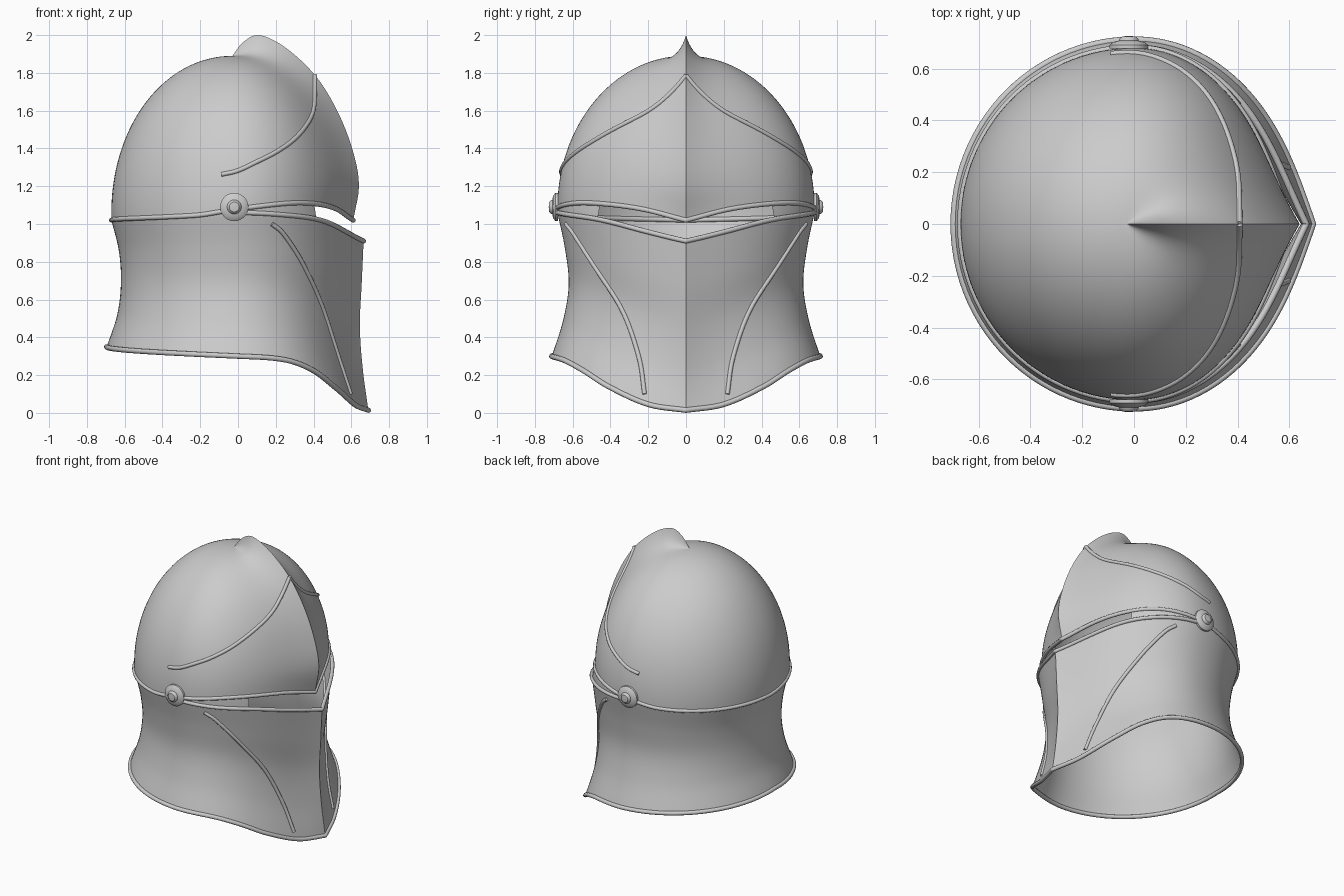
import bpy, bmesh
from math import pi, sin, cos, exp, sqrt, radians, degrees
from mathutils import Vector
from mathutils.bvhtree import BVHTree

if "Cube" in bpy.data.objects:
    bpy.data.objects.remove(bpy.data.objects["Cube"], do_unlink=True)

steel = bpy.data.materials.new("brushed_steel")
steel.use_nodes = True
steel.diffuse_color = (0.6, 0.6, 0.6, 1)
steel.node_tree.nodes["Principled BSDF"].inputs["Base Color"].default_value = (0.6, 0.6, 0.6, 1)


def smooth_table(table, x):
    """Smooth interpolation through rows of (key, values...)."""
    n = len(table)
    i = 0
    while i < n - 2 and x > table[i + 1][0]:
        i += 1

    def slope(k, c):
        lo, hi = table[max(k - 1, 0)], table[min(k + 1, n - 1)]
        return (hi[c] - lo[c]) / (hi[0] - lo[0])
    p, q = table[i], table[i + 1]
    h = q[0] - p[0]
    t = min(max((x - p[0]) / h, 0), 1)
    return [(2*t**3 - 3*t**2 + 1) * p[c] + (t**3 - 2*t**2 + t) * h * slope(i, c)
            + (3*t**2 - 2*t**3) * q[c] + (t**3 - t**2) * h * slope(i + 1, c)
            for c in range(1, len(p))]


# Edge heights by azimuth in degrees, measured from the face ridge
BROW = [(0, 1.02), (22, 1.075), (45, 1.105), (65, 1.11), (90, 1.08), (110, 1.045), (180, 1.02)]
VISOR = [(0, .91), (20, .96), (45, 1.02), (65, 1.045), (90, 1.06), (110, 1.045), (180, 1.02)]
HEM = [(0, .014), (18, .045), (39, .14), (53, .22), (65, .27), (75, .29), (90, .30), (180, .35)]
# Ridge of the skull: polar angle, x, z
CREST = [(0, -.03, 1.89), (10, .03, 1.965), (20, .115, 2.0), (30, .25, 1.935), (42, .41, 1.785),
         (55, .53, 1.59), (68, .61, 1.38), (80, .64, 1.2), (90, .61, 1.02)]
# Lower body: fraction down, back, side, front base, front ridge
BODY = [(0, .67, .68, .56, .665), (.25, .63, .64, .54, .655), (.5, .62, .62, .515, .645),
        (.75, .64, .65, .54, .66), (1, .695, .71, .61, .69)]
TOP = 1.89


def ellipse(a, back, side, front):
    end = front if cos(a) > 0 else back
    return end * side / sqrt((side * cos(a))**2 + (end * sin(a))**2 + 1e-12)


def ridge_weight(a):
    return exp(-abs(a) / .33)


def skull_point(a, t):
    """Skull surface; t runs from crown to brow."""
    th = t * pi / 2
    rim = smooth_table(BROW, degrees(abs(a)))[0]
    cx, cz = smooth_table(CREST, degrees(th))
    axis = -.03 * cos(th)
    w = ridge_weight(a)
    r = ellipse(a, .67, .68, .53) * sin(th)
    r += w * (cx - axis - .53 * sin(th))
    z = rim + (TOP - rim) * cos(th)
    z += w * (cz - 1.02 - (TOP - 1.02) * cos(th))
    return Vector((axis + r * cos(a), r * sin(a), z))


def body_point(a, s):
    """Face guard and neck surface; s runs from top edge to hem."""
    d = degrees(abs(a))
    hi, lo = smooth_table(VISOR, d)[0], smooth_table(HEM, d)[0]
    back, side, front, ridge = smooth_table(BODY, s)
    r = ellipse(a, back, side, front) + ridge_weight(a) * (ridge - front)
    return Vector((r * cos(a), r * sin(a), hi + (lo - hi) * s))


# Azimuths, denser towards the front ridge
HALF = 72
half = [pi * (i / HALF)**1.5 for i in range(HALF + 1)]
AZ = [-a for a in half[:0:-1]] + half[:-1]


def finish(bm, name, angle=30):
    me = bpy.data.meshes.new(name)
    bmesh.ops.remove_doubles(bm, verts=bm.verts, dist=1e-5)
    bmesh.ops.recalc_face_normals(bm, faces=bm.faces)
    bm.to_mesh(me)
    bm.free()
    me.materials.append(steel)
    ob = bpy.data.objects.new(name, me)
    bpy.context.collection.objects.link(ob)
    bpy.ops.object.select_all(action='DESELECT')
    ob.select_set(True)
    bpy.context.view_layer.objects.active = ob
    bpy.ops.object.shade_smooth_by_angle(angle=radians(angle))
    return ob


# Helmet shell: skull, lower body, and solid cheek strips beside the eye slit
bm = bmesh.new()


def add_sheet(func, rows):
    grid = [[bm.verts.new(func(a, k / rows)) for a in AZ] for k in range(rows + 1)]
    for upper, lower in zip(grid, grid[1:]):
        bridge(upper, lower)
    return grid


def bridge(upper, lower, slit=0):
    for i, a in enumerate(AZ):
        j = (i + 1) % len(AZ)
        b = AZ[j] if j else pi
        if abs(a + b) / 2 >= slit:
            bm.faces.new((upper[i], lower[i], lower[j], upper[j]))


skull = add_sheet(skull_point, 48)
body = add_sheet(body_point, 32)
bridge(skull[-1], body[0], slit=radians(48.5))
tree = BVHTree.FromBMesh(bm)
finish(bm, "helmet_shell")


# Raised trims
def tube(name, points, radius, closed=False):
    cu = bpy.data.curves.new(name, 'CURVE')
    cu.dimensions = '3D'
    cu.bevel_depth = radius
    cu.bevel_resolution = 3
    cu.use_fill_caps = True
    sp = cu.splines.new('POLY')
    sp.points.add(len(points) - 1)
    for p, co in zip(sp.points, points):
        p.co = (*co, 1)
    sp.use_cyclic_u = closed
    sp.use_smooth = True
    cu.materials.append(steel)
    bpy.context.collection.objects.link(bpy.data.objects.new(name, cu))


tube("brow_trim", [skull_point(a, 1) for a in AZ], .013, True)
tube("hem_trim", [body_point(a, 1) for a in AZ], .014, True)
tube("visor_trim", [body_point(a, 0) for a in AZ if abs(a) < radians(92)], .013)


def surface_path(table, steps=40):
    """Smooth path laid onto the shell."""
    return [tree.find_nearest(Vector(smooth_table(table, (len(table) - 1) * k / steps)))[0]
            for k in range(steps + 1)]


brow_arc = [(-.09, .67, 1.265), (0, .67, 1.285), (.1, .64, 1.33), (.2, .58, 1.38), (.3, .48, 1.45),
            (.38, .33, 1.54), (.41, .2, 1.61), (.415, .1, 1.69), (.41, 0, 1.79)]
cheek_arc = [(.18, .64, 1.0), (.25, .6, .94), (.35, .49, .78), (.45, .34, .55),
             (.53, .25, .3), (.6, .22, .1)]
for side, sign in (("left", 1), ("right", -1)):
    for name, arc in (("brow_arc", brow_arc), ("cheek_arc", cheek_arc)):
        rows = [(i, x, y * sign, z) for i, (x, y, z) in enumerate(arc)]
        tube(f"{name}_{side}", surface_path(rows), .012)

    # Visor pivot: stepped round boss
    bm = bmesh.new()
    profile = [(0, 0), (.075, 0), (.075, .014), (.06, .026), (.038, .031), (.036, .038), (.026, .047), (0, .05)]
    verts = [bm.verts.new((-.02 + r, sign * (.677 + h), 1.09)) for r, h in profile]
    edges = [bm.edges.new(pair) for pair in zip(verts, verts[1:])]
    bmesh.ops.spin(bm, geom=verts + edges, cent=(-.02, 0, 1.09), axis=(0, 1, 0),
                   angle=2 * pi, steps=32)
    finish(bm, f"visor_pivot_{side}", 35)
